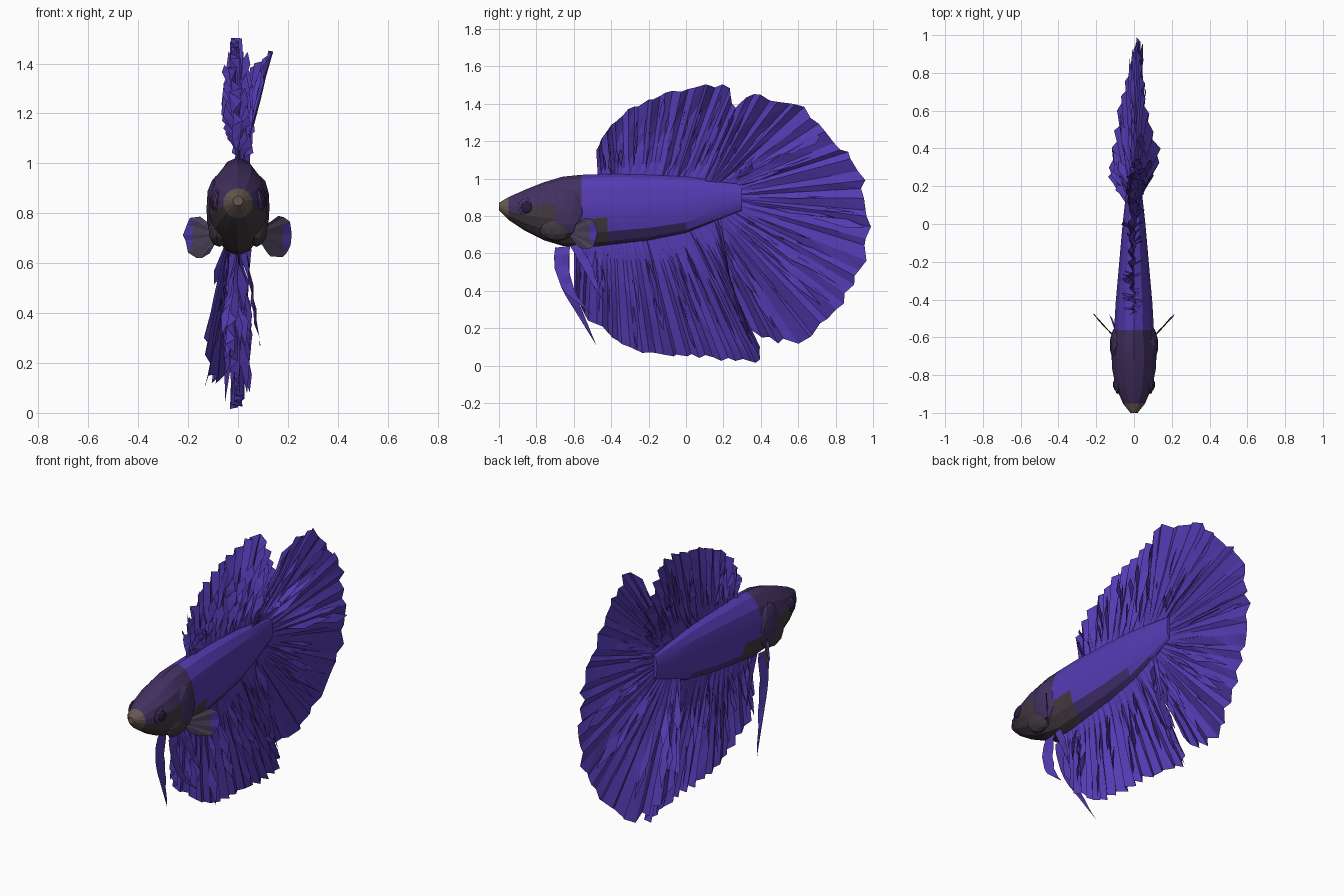
import bpy, math, random
from mathutils import Vector

random.seed(7)
cube = bpy.data.objects.get("Cube")
if cube:
    bpy.data.objects.remove(cube, do_unlink=True)


def material(name, rgb):
    col = [(c / 255 / 12.92 if c < 11 else ((c / 255 + 0.055) / 1.055) ** 2.4) for c in rgb] + [1]
    m = bpy.data.materials.new(name)
    m.use_nodes = True
    m.diffuse_color = col
    node = next(n for n in m.node_tree.nodes if n.type == 'BSDF_PRINCIPLED')
    node.inputs["Base Color"].default_value = col
    node.inputs["Roughness"].default_value = 0.8
    return m


VIOLET = material("violet", (84, 59, 178))
DUSK = material("dusky purple", (66, 49, 96))
SMOKE = material("smoky brown", (66, 58, 64))
TAN = material("lip tan", (104, 88, 82))
BELLY = material("belly purple", (66, 48, 112))
VEIL = material("pectoral grey", (78, 68, 92))
INK = material("eye dark", (40, 30, 58))


def mesh_object(name, verts, faces, mats, rule=None):
    me = bpy.data.meshes.new(name)
    me.from_pydata(verts, [], faces)
    for m in mats:
        me.materials.append(m)
    if rule:
        for p in me.polygons:
            p.material_index = rule(p.center)
    me.update()
    ob = bpy.data.objects.new(name, me)
    bpy.context.collection.objects.link(ob)
    return ob


def along(points, u):
    """Point at fraction u of a polyline's length."""
    pts = [Vector(p) for p in points]
    lengths = [(b - a).length for a, b in zip(pts, pts[1:])]
    d = min(max(u, 0), 1) * sum(lengths)
    for a, b, l in zip(pts, pts[1:], lengths):
        if d <= l:
            return a.lerp(b, d / l)
        d -= l
    return pts[-1]


def fin(name, base, edge, rays, amp, ragged=0.04, ribbons=0, steps=5, mats=(VIOLET,), rule=None):
    """Pleated fan between a base line and an outer edge, with loose folds on both sides."""
    verts, faces = [], []
    for i in range(rays + 1):
        inner = 0 < i < rays
        u = (i + (random.uniform(-0.35, 0.35) if inner else 0)) / rays
        a, b = along(base, u), along(edge, u)
        reach = 1 - random.uniform(0, ragged) if inner else 1
        pleat = amp * (1 if i % 2 else -1) * random.uniform(0.3, 1)
        for j in range(steps + 1):
            t = j / steps
            p = a.lerp(b, t * reach)
            p.x += pleat * t ** 0.7 + (random.uniform(-0.2, 0.2) * amp if j else 0)
            verts.append(p)
    for i in range(rays):
        for j in range(steps):
            k = i * (steps + 1) + j
            faces += [(k, k + 1, k + steps + 2), (k, k + steps + 2, k + steps + 1)]

    for n in range(ribbons):
        side = 1 if n % 2 else -1
        u, w = random.uniform(0.04, 0.96), random.uniform(0.005, 0.014)
        t0 = random.uniform(0.08, 0.55)
        t1 = min(0.98, t0 + random.uniform(0.25, 0.5))

        def spot(du, t, out):
            p = along(base, u + du).lerp(along(edge, u + du), t)
            p.x += side * out
            return p
        out = amp * random.uniform(1.2, 2.4)
        mid = t0 + (t1 - t0) * random.uniform(0.4, 0.8)
        k = len(verts)
        verts += [spot(0, t0, 0), spot(w, mid, out), spot(0, t1, out * 0.8), spot(-w, mid, amp * 0.3)]
        faces += [(k, k + 1, k + 3), (k + 1, k + 2, k + 3)]
    return mesh_object(name, verts, faces, mats, rule)


# Body: elliptical rings of (y, bottom, top, half width)
rings = [(-1, .83, .87, .02), (-.95, .78, .90, .06), (-.86, .72, .94, .1), (-.76, .67, .98, .12),
         (-.66, .64, 1.01, .12), (-.56, .63, 1.02, .108), (-.42, .645, 1.025, .1), (-.2, .67, 1.02, .08),
         (0, .71, 1.01, .062), (.15, .77, .99, .045), (.3, .83, .97, .02)]
N = 14
verts, faces = [], []
for y, lo, hi, w in rings:
    for k in range(N):
        a = math.tau * (k + 0.5) / N
        verts.append((w * math.cos(a), y, (lo + hi) / 2 + (hi - lo) / 2 * math.sin(a)))
for r in range(len(rings) - 1):
    for k in range(N):
        q, s = r * N + k, r * N + (k + 1) % N
        faces.append((q, s, s + N, q + N))
faces += [tuple(range(N))[::-1], tuple(range(len(verts) - N, len(verts)))]


def body_colour(c):
    if c.y < -.95:
        return 3
    if c.y < -.6 or (c.y < -.45 and c.z < .75):
        return 2 if c.z < .83 else 1
    return 4 if c.y < .1 and c.z < .71 + .1 * max(0, c.y + .4) else 0


body = mesh_object("body", verts, faces, (VIOLET, DUSK, SMOKE, TAN, BELLY), body_colour)
bpy.context.view_layer.objects.active = body
body.select_set(True)
bpy.ops.object.shade_smooth_by_angle(angle=math.radians(16))


# Eyes and gill covers
def ball(name, loc, scale, mat, detail=1):
    bpy.ops.mesh.primitive_ico_sphere_add(subdivisions=detail, radius=1, location=loc)
    ob = bpy.context.object
    ob.name, ob.scale = name, scale
    ob.data.materials.append(mat)


for side, word in ((1, "left"), (-1, "right")):
    ball(word + "_eye", (side * .09, -.85, .845), (.022, .036, .036), INK, 2)
    ball(word + "_eye_rim", (side * .085, -.85, .845), (.018, .052, .05), DUSK, 2)
    ball(word + "_gill_cover", (side * .088, -.64, .82), (.04, .1, .13), DUSK, 2)
    ball(word + "_lower_cheek", (side * .075, -.69, .74), (.045, .1, .075), SMOKE, 2)

# Tail: wide fan, its upper and lower lobes curling to opposite sides
tail_base = [(.02, .1, .99), (0, .2, .95), (0, .24, .9), (0, .2, .85), (-.02, .08, .78)]
tail_edge = [(.09, .25, 1.3), (.12, .28, 1.42), (.14, .39, 1.47), (.1, .5, 1.42), (.06, .63, 1.41),
             (.05, .73, 1.29), (.04, .83, 1.18), (.03, .95, 1.08), (.02, .98, .9), (.02, 1, .72),
             (.01, .97, .55), (0, .92, .42), (-.03, .8, .26), (-.07, .63, .11), (-.1, .46, .12),
             (-.13, .32, .19), (-.13, .25, .3)]
fin("tail_fin", tail_base, tail_edge, 46, .017, ragged=.05, ribbons=56)

# Dorsal fin
dorsal_base = [(0, -.47, .99), (0, -.2, 1.0), (0, .1, .99), (.01, .3, 1.0)]
dorsal_edge = [(0, -.48, 1.15), (-.01, -.44, 1.25), (-.02, -.3, 1.38), (-.02, -.1, 1.465),
               (-.01, .1, 1.505), (0, .23, 1.51), (.01, .26, 1.4), (.02, .34, 1.2), (.03, .36, 1.04)]
fin("dorsal_fin", dorsal_base, dorsal_edge, 34, .026, ragged=.05, ribbons=50)

# Anal fin
anal_base = [(0, -.6, .65), (0, -.3, .68), (0, 0, .73), (0, .18, .82)]
anal_edge = [(-.02, -.6, .4), (-.03, -.53, .24), (-.02, -.45, .2), (-.01, -.38, .12), (0, -.25, .06),
             (.01, -.1, .04), (.01, .05, .04), (0, .2, .02), (-.02, .4, 0), (-.01, .4, .09), (0, .27, .25)]
fin("anal_fin", anal_base, anal_edge, 38, .024, ragged=.04, ribbons=56)

# Pelvic fins: long trailing blades in pairs of strands
for side, word, tip in ((-1, "right", (-.13, -.48, .11)), (1, "left", (.09, -.5, .27))):
    x = side * .035
    front = [(x, -.7, .63), (x * 1.5, -.71, .54), (x * 2, -.66, .4), tip]
    back = [(x, -.62, .64), (x * 1.3, -.63, .52), (x * 1.8, -.59, .38), tip]
    fin(word + "_pelvic_fin", front, back, 8, .005, ragged=0, steps=2)
    strand = [(x, -.62, .64), (x * 1.4, -.55, .52), (x * 2.2, -.45, .35)]
    rear = [(x, -.57, .65), (x * 1.6, -.5, .53), (x * 2.2, -.45, .35)]
    fin(word + "_pelvic_strand", strand, rear, 6, .006, ragged=0, steps=2)

# Pectoral fins: small round fans, violet at the rim
for side, word in ((1, "left"), (-1, "right")):
    root = [(side * .085, -.62, .74), (side * .085, -.62, .69)]
    rim = [(side * x, y, z) for x, y, z in
           ((.13, -.57, .76), (.17, -.53, .8), (.205, -.49, .77), (.22, -.47, .71),
            (.2, -.49, .64), (.155, -.54, .61), (.115, -.58, .64))]
    fin(word + "_pectoral_fin", root, rim, 9, .005, ragged=.02, steps=4, mats=(VEIL, VIOLET),
        rule=lambda c: 1 if abs(c.x) > .185 else 0)
